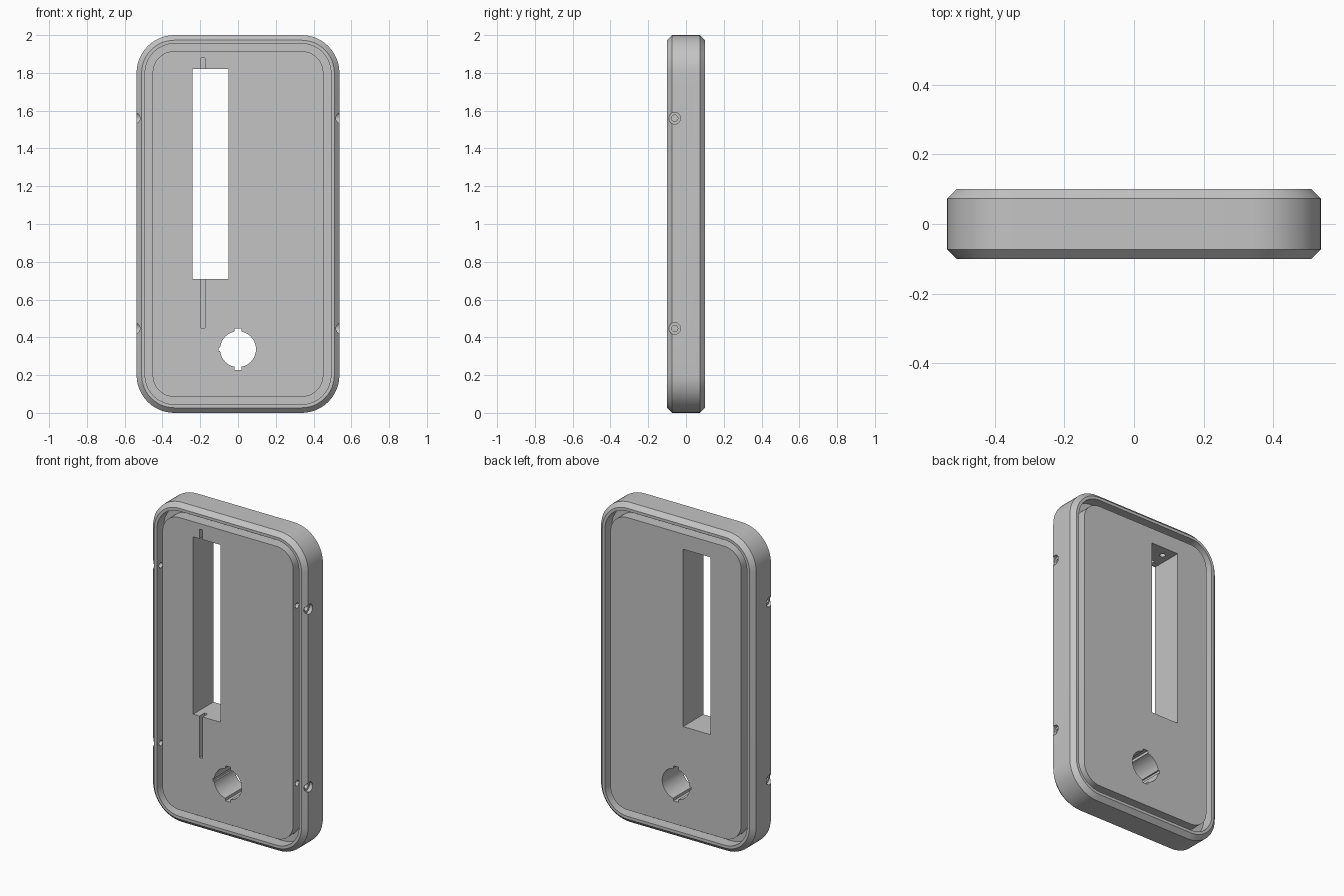
import bpy, bmesh, math
from mathutils import Matrix, Vector

cube = bpy.data.objects.get("Cube")
if cube:
    bpy.data.objects.remove(cube, do_unlink=True)

HALF_W, HALF_H, HALF_D, CORNER = 0.537, 1.0, 0.1, 0.2

grey = bpy.data.materials.new("plain grey")
grey.use_nodes = True
colour = (0.55, 0.55, 0.55, 1)
grey.diffuse_color = colour
grey.node_tree.nodes["Principled BSDF"].inputs["Base Color"].default_value = colour


def make_object(name, bm):
    bmesh.ops.recalc_face_normals(bm, faces=bm.faces)
    mesh = bpy.data.meshes.new(name)
    bm.to_mesh(mesh)
    bm.free()
    obj = bpy.data.objects.new(name, mesh)
    bpy.context.collection.objects.link(obj)
    mesh.materials.append(grey)
    return obj


def rounded_loop(bm, inset, y, steps=12):
    """Rounded rectangle of vertices, inset from the outline, at depth y."""
    r = CORNER - inset
    cx, cz = HALF_W - CORNER, HALF_H - CORNER
    verts = []
    for k, (sx, sz) in enumerate([(1, 1), (-1, 1), (-1, -1), (1, -1)]):
        for i in range(steps + 1):
            a = math.pi / 2 * (k + i / steps)
            verts.append(bm.verts.new((sx * cx + r * math.cos(a), y,
                                       HALF_H + sz * cz + r * math.sin(a))))
    return verts


def box(name, x0, x1, y0, y1, z0, z1):
    bm = bmesh.new()
    size = Matrix.Diagonal((x1 - x0, y1 - y0, z1 - z0, 1))
    centre = Matrix.Translation(((x0 + x1) / 2, (y0 + y1) / 2, (z0 + z1) / 2))
    bmesh.ops.create_cube(bm, size=1, matrix=centre @ size)
    return make_object(name, bm)


def cone(name, start, end, r0, r1, sides):
    start, end = Vector(start), Vector(end)
    axis = end - start
    turn = axis.to_track_quat('Z', 'Y').to_matrix().to_4x4()
    bm = bmesh.new()
    bmesh.ops.create_cone(bm, cap_ends=True, segments=sides, radius1=r0, radius2=r1,
                          depth=axis.length,
                          matrix=Matrix.Translation((start + end) / 2) @ turn)
    return make_object(name, bm)


# Case: chamfered rim and a perimeter groove around a flush panel on both faces
front = [(0.085, -HALF_D), (0.085, -0.03), (0.045, -0.03),
         (0.045, -HALF_D), (0.027, -HALF_D), (0, -0.073)]
profile = front + [(inset, -y) for inset, y in reversed(front)]
bm = bmesh.new()
loops = [rounded_loop(bm, inset, y) for inset, y in profile]
for a, b in zip(loops, loops[1:]):
    n = len(a)
    for i in range(n):
        j = (i + 1) % n
        bm.faces.new((a[i], a[j], b[j], b[i]))
bm.faces.new(loops[0])
bm.faces.new(loops[-1])
case = make_object("case", bm)

# Tall window with its narrow front slits and the blind bore above it
cutters = [
    box("window", -0.24, -0.05, -0.2, 0.2, 0.71, 1.82),
    box("lower_slit", -0.197, -0.175, -0.2, -0.05, 0.45, 0.75),
    box("upper_slit", -0.197, -0.175, -0.2, -0.05, 1.78, 1.88),
    cone("bore", (-0.186, 0.03, 1.78), (-0.186, 0.03, 1.88), 0.017, 0.017, 16),
]

# Keyed round hole
HOLE_Z = 0.337
cutters += [
    cone("round_hole", (0, -0.2, HOLE_Z), (0, 0.2, HOLE_Z), 0.095, 0.095, 48),
    box("key_slot", -0.018, 0.018, -0.21, 0.21, HOLE_Z - 0.11, HOLE_Z + 0.11),
    box("side_key", -0.104, -0.05, -0.22, 0.22, HOLE_Z - 0.01, HOLE_Z + 0.01),
]

# Countersunk screw holes through the rim on both sides
for side in (-1, 1):
    for z in (0.447, 1.56):
        def at(x):
            return (side * x, -0.06, z)
        cutters.append(cone("screw_hole", at(0.6), at(0.42), 0.017, 0.017, 16))
        cutters.append(cone("screw_seat", at(0.545), at(0.515), 0.031, 0.031, 24))

for cutter in cutters:
    cutter.hide_render = True
    mod = case.modifiers.new(cutter.name, 'BOOLEAN')
    mod.operation = 'DIFFERENCE'
    mod.solver = 'EXACT'
    mod.object = cutter

# Bake the cuts and drop the cutters
bpy.context.view_layer.update()
evaluated = case.evaluated_get(bpy.context.evaluated_depsgraph_get())
baked = bpy.data.meshes.new_from_object(evaluated)
case.modifiers.clear()
case.data = baked
for cutter in cutters:
    bpy.data.objects.remove(cutter, do_unlink=True)
baked.materials.clear()
baked.materials.append(grey)
for poly in baked.polygons:
    poly.material_index = 0

bpy.ops.object.select_all(action='DESELECT')
case.select_set(True)
bpy.context.view_layer.objects.active = case
bpy.ops.object.shade_smooth_by_angle(angle=math.radians(25))
